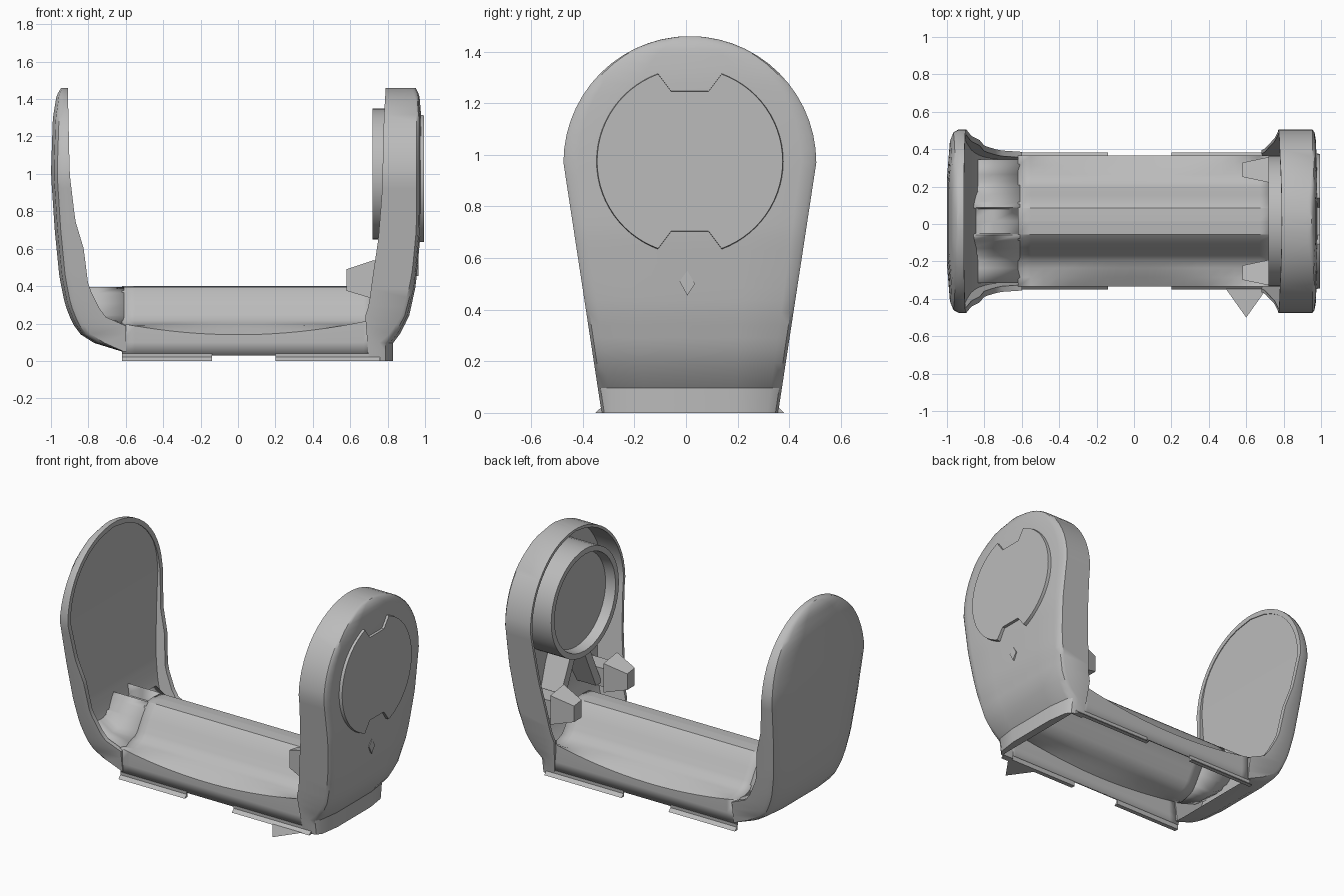
import bpy, bmesh, math

if "Cube" in bpy.data.objects:
    bpy.data.objects.remove(bpy.data.objects["Cube"], do_unlink=True)

CY = 0.015            # centre line of the arms
HUB_Z, HUB_R = 0.97, 0.49
WALL_Y = 0.35         # half width of the base

grey = bpy.data.materials.new("plain_grey")
grey.use_nodes = True
colour = (0.5, 0.5, 0.5, 1)
grey.diffuse_color = colour
grey.node_tree.nodes["Principled BSDF"].inputs["Base Color"].default_value = colour


def finish(name, bm, angle=35):
    bmesh.ops.remove_doubles(bm, verts=bm.verts, dist=0.0005)
    bmesh.ops.recalc_face_normals(bm, faces=bm.faces)
    mesh = bpy.data.meshes.new(name)
    bm.to_mesh(mesh)
    bm.free()
    mesh.materials.append(grey)
    obj = bpy.data.objects.new(name, mesh)
    bpy.context.collection.objects.link(obj)
    bpy.ops.object.select_all(action='DESELECT')
    obj.select_set(True)
    bpy.context.view_layer.objects.active = obj
    bpy.ops.object.shade_smooth_by_angle(angle=math.radians(angle))
    return obj


def loft(name, sections, closed=True, caps=True):
    bm = bmesh.new()
    rows = [[bm.verts.new(p) for p in s] for s in sections]
    n = len(rows[0])
    for a, b in zip(rows, rows[1:]):
        for i in range(n if closed else n - 1):
            j = (i + 1) % n
            bm.faces.new((a[i], a[j], b[j], b[i]))
    if caps:
        bm.faces.new(rows[0])
        bm.faces.new(rows[-1])
    return finish(name, bm)


def lerp(points, t):
    for (a, va), (b, vb) in zip(points, points[1:]):
        if t <= b:
            return va + (vb - va) * max(0, (t - a) / (b - a))
    return points[-1][1]


def half_width(z, inset=0.0):
    if z < HUB_Z:
        return 0.342 + 0.148 * z / HUB_Z - inset
    return math.sqrt(max(0, (HUB_R - inset) ** 2 - (z - HUB_Z) ** 2))


# Arms: a U-shaped section (face plate and side walls) lofted upwards
def arm(name, outer, inner, bow, floor, wall, base_z, side):
    stations = [base_z + (HUB_Z - base_z) * i / 20 for i in range(20)]
    stations += [HUB_Z + HUB_R * math.sin(math.pi / 2 * i / 14) for i in range(14)]
    stations += [HUB_Z + HUB_R * 0.999]
    sections = []
    for z in stations:
        w, v = half_width(z), half_width(z, wall)
        xo, xi = lerp(outer, z), lerp(inner, z)
        xf = max(xi + 0.005, xo - floor)
        edge = max(xo - lerp(bow, z), xi + 0.01)
        half = [(w, xi), (w, edge), (w * 0.97, edge * 0.55 + xo * 0.45),
                (w * 0.88, xo * 0.75 + edge * 0.25), (w * 0.5, xo)]
        ring = half + [(-y, x) for y, x in reversed(half)]
        ring += [(-v, xi), (-v, xf), (v, xf), (v, xi)]
        sections.append([(side * x, CY + y, z) for y, x in ring])
    return loft(name, sections)


arm("ring_arm",
    [(0, .83), (.1, .83), (.15, .87), (.24, .915), (.4, .95), (.7, .978),
     (1.3, .98), (1.42, .97), (1.46, .95)],
    [(0, .70), (.24, .68), (.3, .70), (.45, .72), (.65, .75), (.9, .77), (1.3, .78), (1.46, .79)],
    [(.1, .075), (.16, .05), (.5, .025)], 0.05, 0.018, 0, 1)
arm("plain_arm",
    [(.05, .62), (.07, .70), (.1, .78), (.14, .84), (.2, .885), (.3, .925), (.45, .955),
     (.7, .98), (1.0, 1.0), (1.3, .99), (1.42, .97), (1.46, .945)],
    [(.05, .60), (.19, .60), (.24, .72), (.4, .80), (.6, .825), (.75, .87), (1.0, .90), (1.46, .91)],
    [(0, .055), (1, .06)], 0.085, 0.03, 0.05, -1)


# Base: hollow humped shell with side walls dipping along the middle
FLANK = [(.10, .37), (.14, .315), (.18, .25), (.21, .215), (.25, .2)]


def mirrored(x, half):
    row = [(-y, z) for y, z in reversed(half)] + half
    return [(x, CY + y, z) for y, z in row]


def hump(x):
    lip = 0.14 + 0.06 * (x / 0.62) ** 2
    skirt = [(.30, min(.19, lip + .03)), (WALL_Y, lip), (WALL_Y, .1), (WALL_Y - .006, .03)]
    return mirrored(x, [(.001, .40), (.07, .395)] + FLANK + skirt)


def hump_end(x, lowest):
    # lowered end piece with a groove along its ridge
    half = [(.001, .33), (.07, .33), (.075, .40)] + FLANK + [(.33, .19)]
    return mirrored(x, [(y, max(lowest, z - .012)) for y, z in half])


def thicken(obj, amount):
    mod = obj.modifiers.new("Thickness", 'SOLIDIFY')
    mod.thickness = amount
    mod.offset = -1


xs = [-0.62 + 1.36 * i / 20 for i in range(21)]
thicken(loft("base_shell", [hump(x) for x in xs], False, False), 0.012)
thicken(loft("hump_end", [hump_end(-.88, .31), hump_end(-.75, .22), hump_end(-.61, .17)],
             False, False), 0.008)


# Solid helpers
def prism(name, outline, x0, x1, taper=1.0):
    cy = sum(p[0] for p in outline) / len(outline)
    cz = sum(p[1] for p in outline) / len(outline)
    end = [(x1, cy + (y - cy) * taper, cz + (z - cz) * taper) for y, z in outline]
    return loft(name, [[(x0, y, z) for y, z in outline], end])


def circle(r, z, n=40):
    return [(CY + r * math.cos(2 * math.pi * i / n), z + r * math.sin(2 * math.pi * i / n))
            for i in range(n)]


def box(name, lo, hi):
    outline = [(lo[1], lo[2]), (hi[1], lo[2]), (hi[1], hi[2]), (lo[1], hi[2])]
    return prism(name, outline, lo[0], hi[0])


# Flared skirts along the bottom, with a gap in the middle
for side, label in ((-1, "front"), (1, "back")):
    outline = [(WALL_Y - .004, .04), (WALL_Y - .005, .02), (WALL_Y + .016, 0),
               (WALL_Y - .012, 0), (WALL_Y - .012, .04)]
    for x0, x1, part in ((-.62, -.14, "left"), (.2, .76, "right")):
        prism(f"{label}_skirt_{part}", [(CY + side * y, z) for y, z in outline], x0, x1)
bm = bmesh.new()
bm.faces.new([bm.verts.new(p) for p in ((.49, -.345, .003), (.6, -.5, .003), (.71, -.345, .003))])
finish("flange_point", bm)

# Raised outer disc with a notch at the top and bottom
disc = []
for i in range(72):
    a = 2 * math.pi * i / 72
    r = 0.365
    if abs(r * math.cos(a)) < 0.1:
        r = 0.275 / abs(math.sin(a))
    disc.append((CY + r * math.cos(a), 0.975 + r * math.sin(a)))
prism("outer_disc", disc, 0.95, 0.995, 0.985)
prism("diamond_mark", [(-.025, .51), (.005, .455), (.035, .5), (.005, .55)], 0.955, 0.966)

# Inner bearing ring with a recessed face
profile = [(.93, .35), (.72, .35), (.72, .315), (.785, .305), (.785, .001)]
loft("bearing_ring", [[(x, y, z) for y, z in circle(r, 1.0)] for x, r in profile],
     caps=False)

# Ribs and clips under the bearing ring
for side, label in ((-1, "front"), (1, "back")):
    foot, top = CY + side * .2, CY + side * .06
    prism(f"{label}_rib", [(foot - .03, .38), (foot + .03, .38), (top + .03, .68), (top - .03, .68)],
          0.76, 0.92)
    y = CY + side * .275
    prism(f"{label}_clip", [(y - .07, .33), (y + .07, .33), (y + .07, .52), (y - .07, .54)],
          0.73, 0.58, 0.55)
    box(f"{label}_clip_root", (.72, y - .06, .36), (.92, y + .06, .48))
